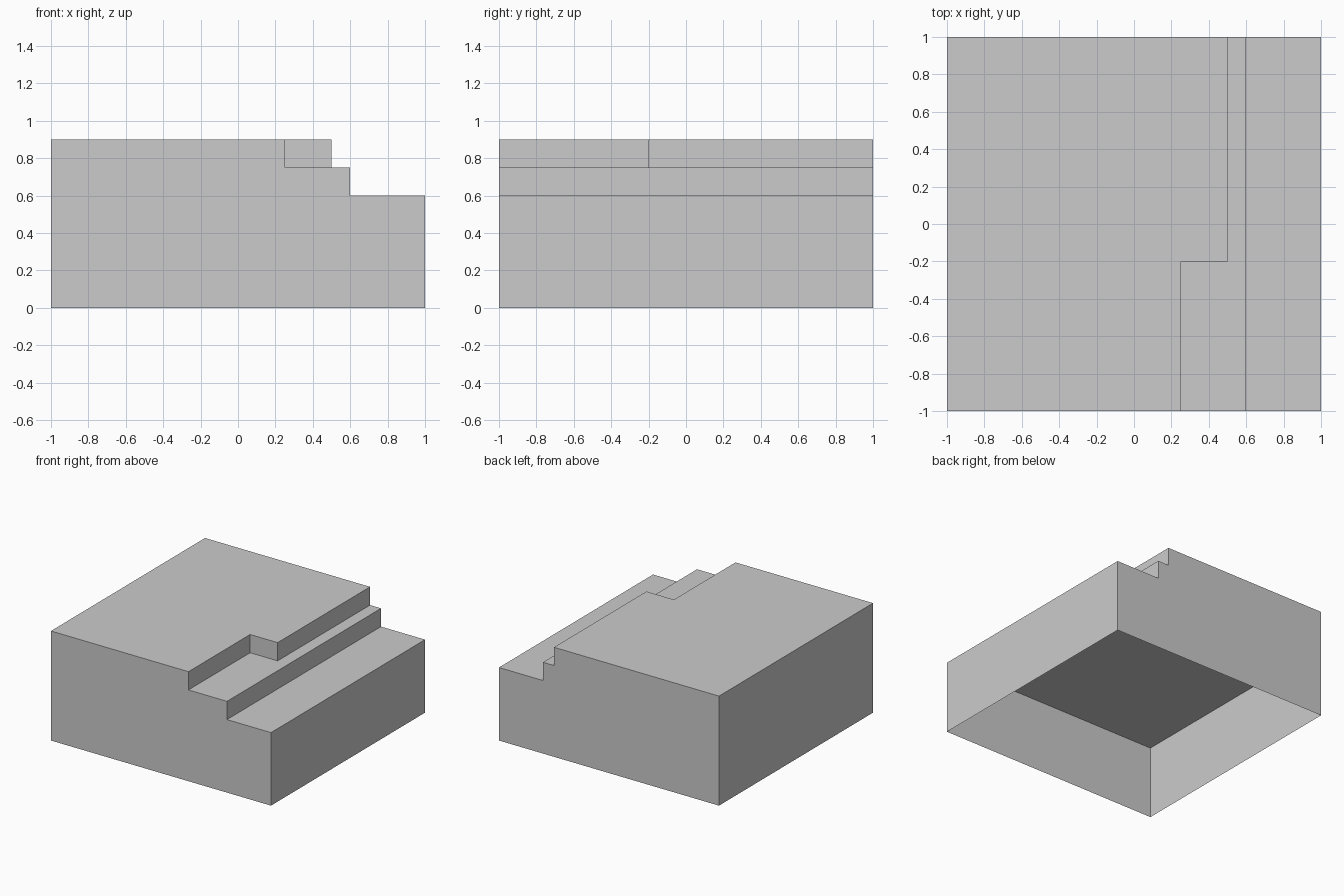
import bpy, bmesh

if "Cube" in bpy.data.objects:
    bpy.data.objects.remove(bpy.data.objects["Cube"])


def tier(name, outline, z0, z1):
    """Sheet-walled tier: flat top and side walls, open underneath."""
    bm = bmesh.new()
    top = bm.faces.new([bm.verts.new((x, y, z1)) for x, y in outline])
    walls = bmesh.ops.extrude_edge_only(bm, edges=list(top.edges))
    for v in walls["geom"]:
        if isinstance(v, bmesh.types.BMVert):
            v.co.z = z0
    bmesh.ops.recalc_face_normals(bm, faces=bm.faces)
    top.normal_update()
    if top.normal.z < 0:
        bmesh.ops.reverse_faces(bm, faces=bm.faces)
    mesh = bpy.data.meshes.new(name)
    bm.to_mesh(mesh)
    bm.free()
    obj = bpy.data.objects.new(name, mesh)
    bpy.context.collection.objects.link(obj)
    return obj


def rect(x1):
    return [(-1, -1), (x1, -1), (x1, 1), (-1, 1)]


# Hollow base, its top also forms the ceiling seen from below
tier("base_block", rect(1.0), 0.0, 0.6)

# Middle step
tier("middle_step", rect(0.6), 0.6, 0.75)

# Upper step with the notched front corner
tier("upper_step",
     [(-1, -1), (0.25, -1), (0.25, -0.2), (0.5, -0.2), (0.5, 1), (-1, 1)],
     0.75, 0.9)
